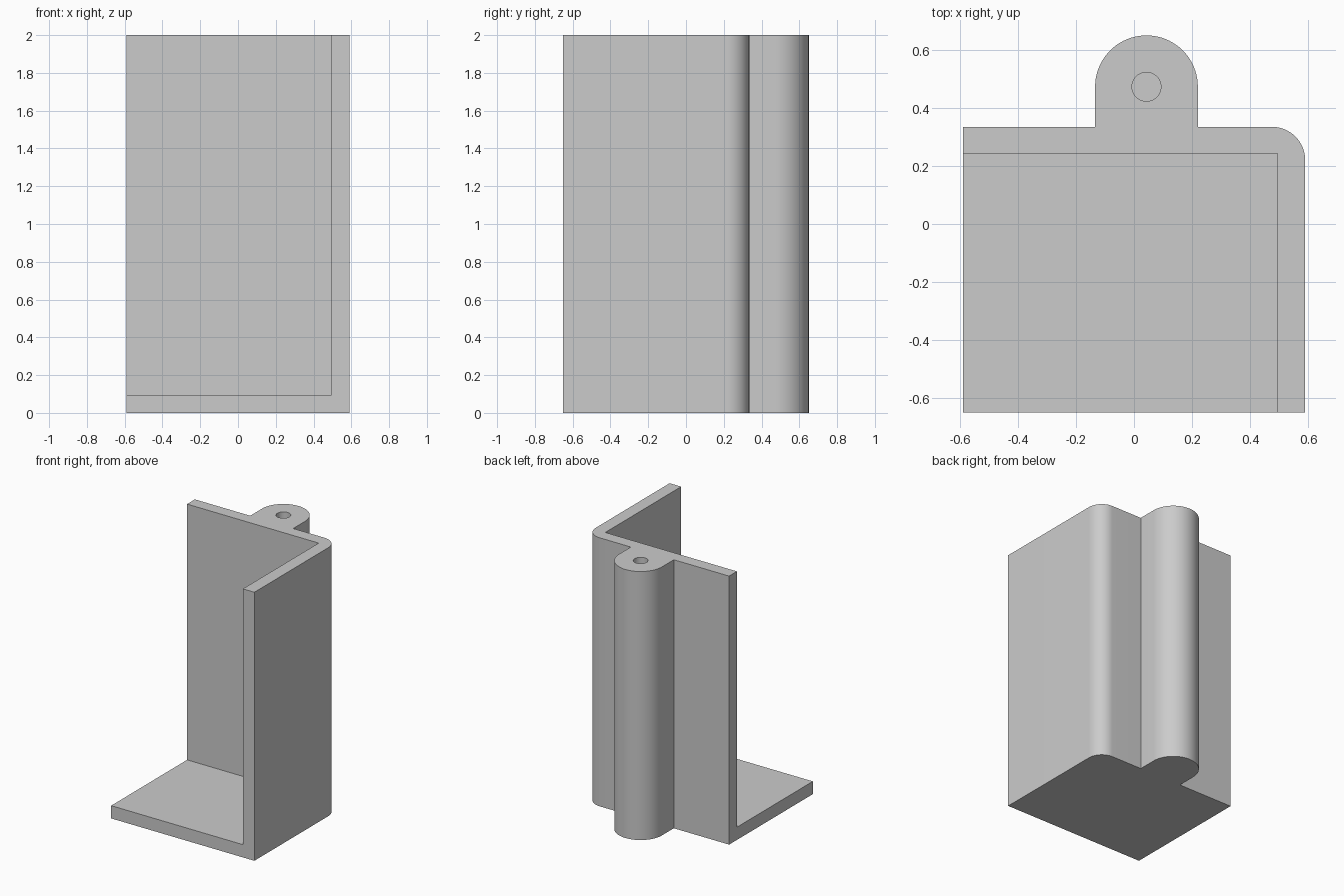
import bpy, bmesh
from math import sin, cos, pi, radians

cube = bpy.data.objects.get("Cube")
if cube:
    bpy.data.objects.remove(cube, do_unlink=True)

HEIGHT, FLOOR = 2.0, 0.095
LEFT, RIGHT, FRONT, BACK = -0.59, 0.59, -0.65, 0.335
CORNER = 0.115
BOSS_X, BOSS_Y, BOSS_R, HOLE_R = 0.043, 0.473, 0.177, 0.05

grey = bpy.data.materials.new("plain grey")
grey.use_nodes = True
color = (0.6, 0.6, 0.6, 1)
grey.diffuse_color = color
grey.node_tree.nodes["Principled BSDF"].inputs["Base Color"].default_value = color


def arc(cx, cy, r, start, end, steps):
    angles = [start + (end - start) * i / steps for i in range(steps + 1)]
    return [(cx + r * cos(a), cy + r * sin(a)) for a in angles]


def prism(name, outline, z0, z1):
    bm = bmesh.new()
    face = bm.faces.new([bm.verts.new((x, y, z0)) for x, y in outline])
    top = bmesh.ops.extrude_face_region(bm, geom=[face])["geom"]
    verts = [v for v in top if isinstance(v, bmesh.types.BMVert)]
    bmesh.ops.translate(bm, verts=verts, vec=(0, 0, z1 - z0))
    bmesh.ops.recalc_face_normals(bm, faces=bm.faces)
    mesh = bpy.data.meshes.new(name)
    bm.to_mesh(mesh)
    bm.free()
    mesh.materials.append(grey)
    obj = bpy.data.objects.new(name, mesh)
    bpy.context.collection.objects.link(obj)
    return obj


# Full-height body: rounded back corner and a round-ended boss on the back
outline = [(LEFT, FRONT), (RIGHT, FRONT)]
outline += arc(RIGHT - CORNER, BACK - CORNER, CORNER, 0, pi / 2, 16)
outline += [(BOSS_X + BOSS_R, BACK)]
outline += arc(BOSS_X, BOSS_Y, BOSS_R, 0, pi, 40)
outline += [(BOSS_X - BOSS_R, BACK), (LEFT, BACK)]
body = prism("corner_bracket", outline, 0, HEIGHT)

# Cutters: open interior above the floor plate, and blind hole in the boss
inner_x, inner_y = 0.495, 0.243
interior = prism("interior_cutter", [(LEFT - 1, FRONT - 1), (inner_x, FRONT - 1),
                 (inner_x, inner_y), (LEFT - 1, inner_y)], FLOOR, HEIGHT + 1)
hole = prism("hole_cutter", arc(BOSS_X, BOSS_Y, HOLE_R, 0, 2 * pi, 32)[:-1],
             FLOOR, HEIGHT + 1)

bpy.ops.object.select_all(action='DESELECT')
bpy.context.view_layer.objects.active = body
body.select_set(True)
for cutter in (interior, hole):
    mod = body.modifiers.new(cutter.name, 'BOOLEAN')
    mod.operation, mod.solver, mod.object = 'DIFFERENCE', 'EXACT', cutter
    bpy.ops.object.modifier_apply(modifier=mod.name)
    bpy.data.objects.remove(cutter, do_unlink=True)

bpy.ops.object.shade_smooth_by_angle(angle=radians(30))
